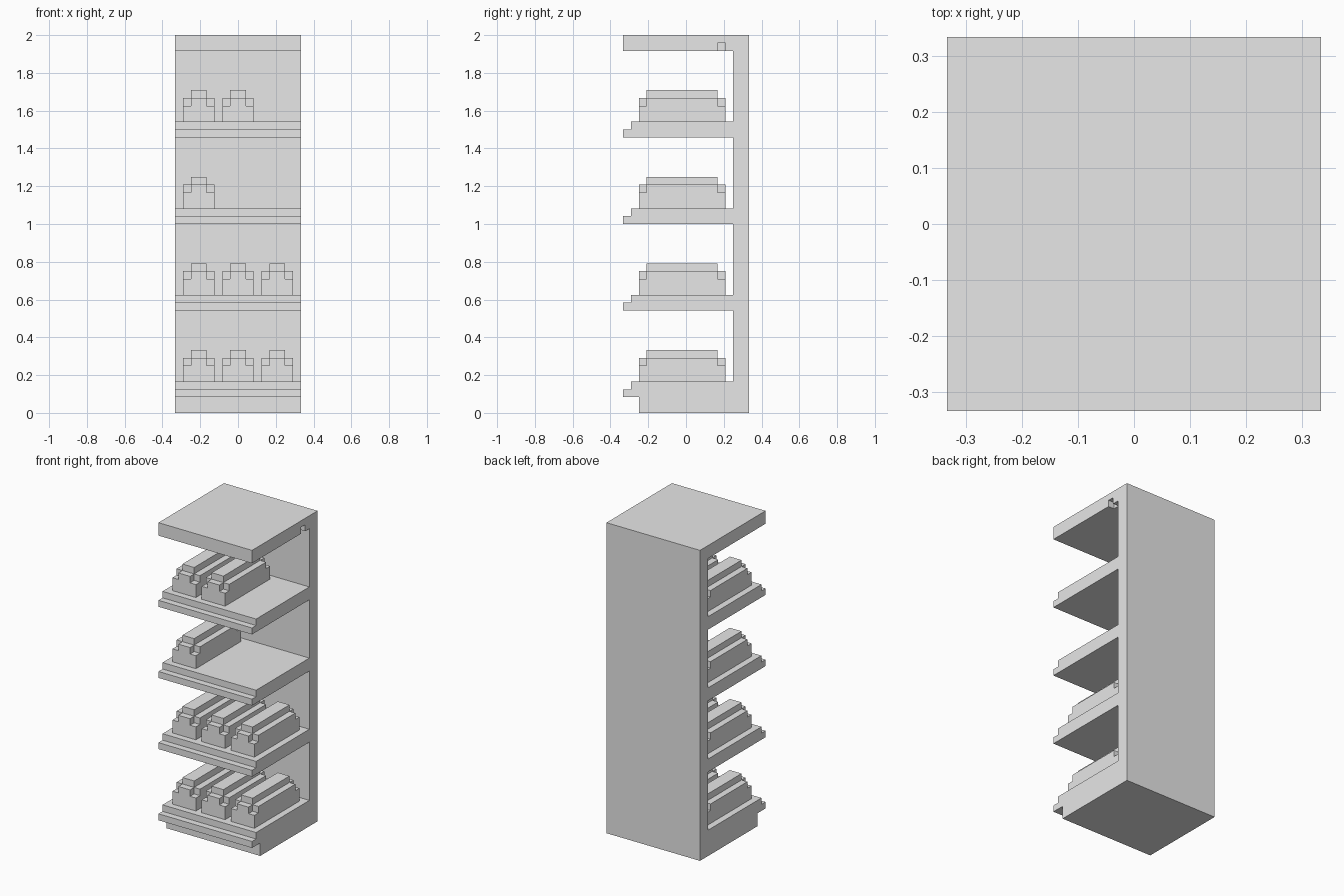
import bpy
import bmesh
from mathutils import Vector

default = bpy.data.objects.get("Cube")
if default:
    bpy.data.objects.remove(default, do_unlink=True)

U = 2 / 48            # one block of the modelling grid
HALF = 8              # half the width and depth, in blocks
SHELVES = (2, 13, 24, 35)      # underside of each shelf
COUNTS = (3, 3, 1, 2)          # goods on each shelf

grey = bpy.data.materials.new("light_grey")
grey.use_nodes = True
grey.diffuse_color = (0.8, 0.8, 0.8, 1)
grey.node_tree.nodes["Principled BSDF"].inputs["Base Color"].default_value = (0.8, 0.8, 0.8, 1)


def add_prism(bm, outline, direction):
    """Extrude a closed outline along a direction."""
    face = bm.faces.new([bm.verts.new(p) for p in outline])
    grown = bmesh.ops.extrude_face_region(bm, geom=[face])["geom"]
    verts = [g for g in grown if isinstance(g, bmesh.types.BMVert)]
    bmesh.ops.translate(bm, verts=verts, vec=Vector(direction))


def finish(bm, name):
    """Turn block units into an object with the shared material."""
    bmesh.ops.recalc_face_normals(bm, faces=bm.faces)
    bmesh.ops.scale(bm, verts=bm.verts, vec=(U, U, U))
    mesh = bpy.data.meshes.new(name)
    bm.to_mesh(mesh)
    bm.free()
    mesh.materials.append(grey)
    obj = bpy.data.objects.new(name, mesh)
    bpy.context.collection.objects.link(obj)
    return obj


def rectangle(x0, x1, y0, y1, z):
    return [(x0, y0, z), (x1, y0, z), (x1, y1, z), (x0, y1, z)]


# Cabinet: side profile with back wall, plinth, lipped shelves and canopy
profile = [(HALF, 0), (-6, 0), (-6, 2)]
for z in SHELVES:
    if z != SHELVES[0]:
        profile.append((6, z))
    profile += [(-8, z), (-8, z + 1), (-7, z + 1), (-7, z + 2), (6, z + 2)]
profile += [(6, 46), (-8, 46), (-8, 48), (HALF, 48)]
bm = bmesh.new()
add_prism(bm, [(-HALF, y, z) for y, z in profile], (2 * HALF, 0, 0))
cabinet = finish(bm, "cabinet")

# Small notch in the left edge of the canopy
bm = bmesh.new()
add_prism(bm, rectangle(7, 9, 4, 5, 45), (0, 0, 2))
cutter = finish(bm, "notch_cutter")
cutter.hide_render = True
cutter.hide_viewport = True
cut = cabinet.modifiers.new("notch", 'BOOLEAN')
cut.operation = 'DIFFERENCE'
cut.solver = 'EXACT'
cut.object = cutter

# Stepped goods: wide base, layer with missing corners, narrow ridge
bm = bmesh.new()
add_prism(bm, rectangle(-2, 2, -6, 5, 0), (0, 0, 2))
cross = [(-1, -6), (1, -6), (1, -5), (2, -5), (2, 4), (1, 4),
         (1, 5), (-1, 5), (-1, 4), (-2, 4), (-2, -5), (-1, -5)]
add_prism(bm, [(x, y, 2) for x, y in cross], (0, 0, 1))
add_prism(bm, rectangle(-1, 1, -5, 4, 3), (0, 0, 1))
item = finish(bm, "shelf_item")

# Place the goods in rows, filling each shelf from its right end
for row, (z, count) in enumerate(zip(SHELVES, COUNTS)):
    for column in range(count):
        copy = item
        if row or column:
            copy = bpy.data.objects.new(f"shelf_item_{row + 1}_{column + 1}", item.data)
            bpy.context.collection.objects.link(copy)
        copy.location = ((column - 1) * 5 * U, 0, (z + 2) * U)
